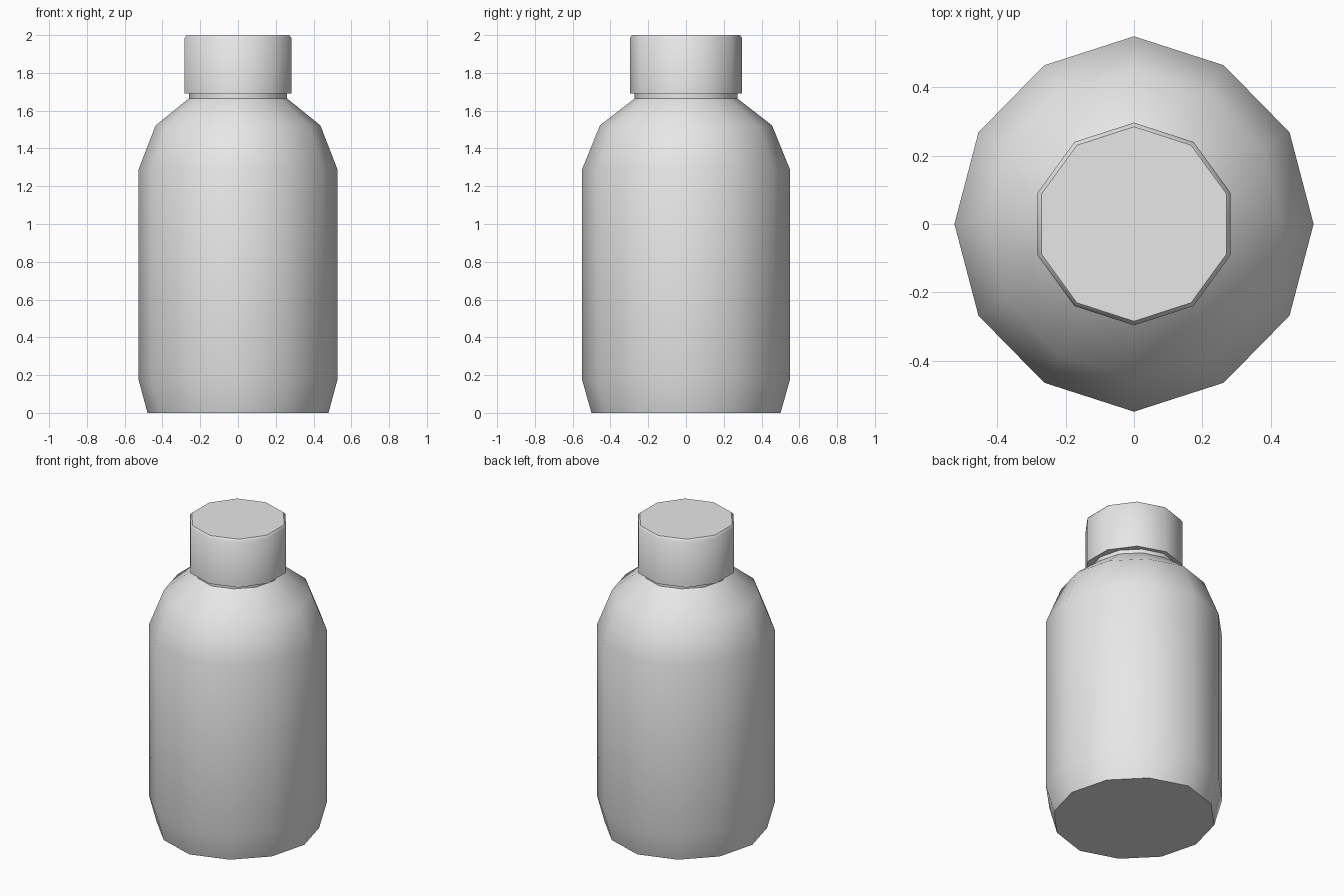
import bpy
import bmesh
from math import sin, cos, pi, radians

cube = bpy.data.objects.get("Cube")
if cube:
    bpy.data.objects.remove(cube, do_unlink=True)

grey = bpy.data.materials.new("light_grey")
grey.use_nodes = True
colour = (0.8, 0.8, 0.8, 1)
grey.diffuse_color = colour
grey.node_tree.nodes["Principled BSDF"].inputs["Base Color"].default_value = colour


def lathe(name, profile, sides, width=1.0, ridge=1.0):
    """Stack rings of (radius, height); ridge pushes the front and back corners out."""
    bm = bmesh.new()
    rings = []
    for radius, z in profile:
        ring = []
        for i in range(sides):
            a = pi / 2 + 2 * pi * i / sides
            push = ridge if abs(sin(a)) > 0.99 else 1.0
            ring.append(bm.verts.new((radius * width * cos(a), radius * push * sin(a), z)))
        rings.append(ring)
    for low, high in zip(rings, rings[1:]):
        for i in range(sides):
            j = (i + 1) % sides
            bm.faces.new((low[i], low[j], high[j], high[i]))
    bm.faces.new(rings[0][::-1])
    bm.faces.new(rings[-1])
    mesh = bpy.data.meshes.new(name)
    bm.to_mesh(mesh)
    bm.free()
    mesh.materials.append(grey)
    obj = bpy.data.objects.new(name, mesh)
    bpy.context.collection.objects.link(obj)
    bpy.ops.object.select_all(action="DESELECT")
    obj.select_set(True)
    bpy.context.view_layer.objects.active = obj
    bpy.ops.object.shade_smooth_by_angle(angle=radians(42))
    return obj


# Bottle with tapered foot, sloped shoulder and short neck
lathe("bottle_body",
      [(0.489, 0.0), (0.537, 0.175), (0.537, 1.29), (0.445, 1.522),
       (0.265, 1.665), (0.265, 1.75)],
      sides=12, width=0.98, ridge=1.024)

# Ten-sided screw cap with a small chamfer on top
lathe("cap", [(0.297, 1.69), (0.297, 1.985), (0.285, 2.0)], sides=10)
